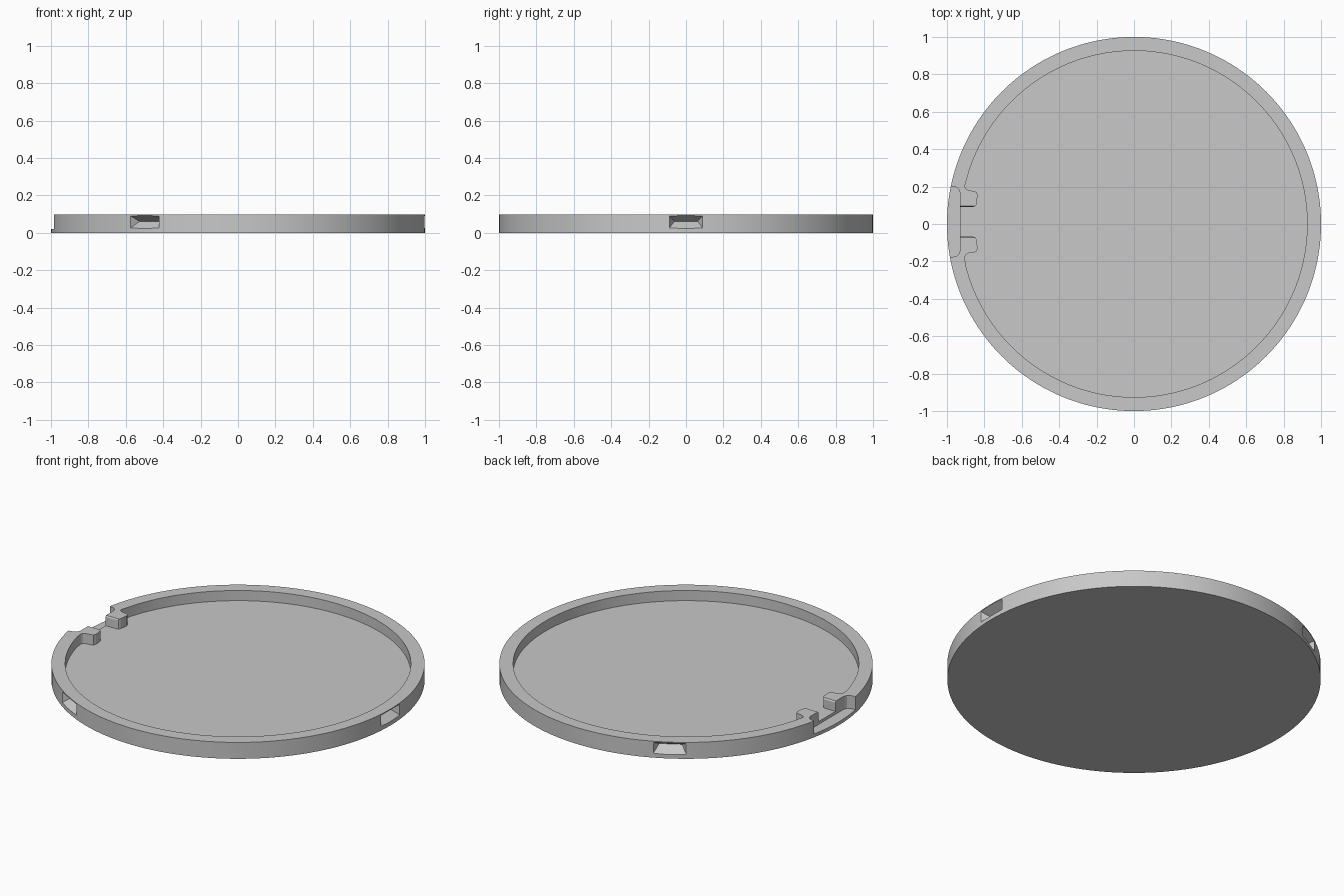
import bpy, bmesh, math
from mathutils import Matrix, Vector

HEIGHT, FLOOR, LEDGE = 0.097, 0.037, 0.02
INNER_R, GAP_Y = 0.926, 0.012

cube = bpy.data.objects.get("Cube")
if cube:
    bpy.data.objects.remove(cube, do_unlink=True)

gray = bpy.data.materials.new("light gray")
gray.use_nodes = True
gray.diffuse_color = (0.58, 0.58, 0.58, 1)
gray.node_tree.nodes["Principled BSDF"].inputs["Base Color"].default_value = gray.diffuse_color


def finish(name, bm):
    bmesh.ops.recalc_face_normals(bm, faces=bm.faces)
    mesh = bpy.data.meshes.new(name)
    bm.to_mesh(mesh)
    bm.free()
    mesh.materials.append(gray)
    ob = bpy.data.objects.new(name, mesh)
    bpy.context.collection.objects.link(ob)
    return ob


def prism(name, outline, z0, z1):
    bm = bmesh.new()
    face = bm.faces.new([bm.verts.new((x, y, z0)) for x, y in outline])
    top = bmesh.ops.extrude_face_region(bm, geom=[face])["geom"]
    verts = [v for v in top if isinstance(v, bmesh.types.BMVert)]
    bmesh.ops.translate(bm, verts=verts, vec=(0, 0, z1 - z0))
    return finish(name, bm)


def hull(name, points):
    bm = bmesh.new()
    for p in points:
        bm.verts.new(p)
    bmesh.ops.convex_hull(bm, input=bm.verts)
    return finish(name, bm)


def arc(radius, start, end, count):
    angles = [start + (end - start) * i / count for i in range(count + 1)]
    return [(radius * math.cos(a), radius * math.sin(a)) for a in angles]


def mirrored(points):
    return [(x, 2 * GAP_Y - y) for x, y in reversed(points)]


def carve(target, cutter):
    cutter.hide_render = True
    mod = target.modifiers.new("cut", "BOOLEAN")
    mod.operation, mod.solver, mod.object = "DIFFERENCE", "EXACT", cutter
    bpy.context.view_layer.objects.active = target
    bpy.ops.object.modifier_apply(modifier=mod.name)
    bpy.data.objects.remove(cutter, do_unlink=True)


# Solid disc
tray = prism("round_tray", arc(1, 0, math.tau, 160)[:-1], 0, HEIGHT)

# Inner cavity, running out between the two hooked arms
hook = [(-0.905, 0.2), (-0.899, 0.188), (-0.885, 0.18), (-0.855, 0.176), (-0.842, 0.17),
        (-0.836, 0.155), (-0.842, 0.105), (-0.848, 0.096), (-0.858, 0.092), (-0.94, 0.092)]
other = mirrored(hook)
start = math.atan2(other[-1][1], other[-1][0])
end = math.atan2(hook[0][1], hook[0][0])
rim = arc(INNER_R, start, end, 140)[1:-1]
carve(tray, prism("cavity_cutter", rim + hook + other, FLOOR, 0.2))

# Low ledge outside the arms
side = [(-1.1, 0.203), (-0.975, 0.201), (-0.952, 0.197), (-0.938, 0.187), (-0.93, 0.168)]
carve(tray, prism("ledge_cutter", side + mirrored(side), LEDGE, 0.2))

# Chamfer on the facing top edges of the arms
carve(tray, hull("chamfer_cutter", [(x, GAP_Y + s * w, z) for x in (-0.95, -0.82)
                                    for s in (-1, 1) for w, z in ((0.075, 0.08), (0.092, 0.11))]))

# Three wedge pockets around the outer wall
for k in range(3):
    turn = Matrix.Rotation(k * math.tau / 3, 3, "Z")
    ridge = [(0.945, y, 0.061) for y in (-0.062, 0.062)]
    mouth = [(1.011, y, z) for y in (-0.096, 0.096) for z in (0.016, 0.098)]
    carve(tray, hull("pocket_cutter", [turn @ Vector(p) for p in ridge + mouth]))

# Smooth curved walls with crisp edges
bpy.ops.object.select_all(action="DESELECT")
tray.select_set(True)
bpy.context.view_layer.objects.active = tray
bpy.ops.object.shade_smooth_by_angle(angle=math.radians(25))
